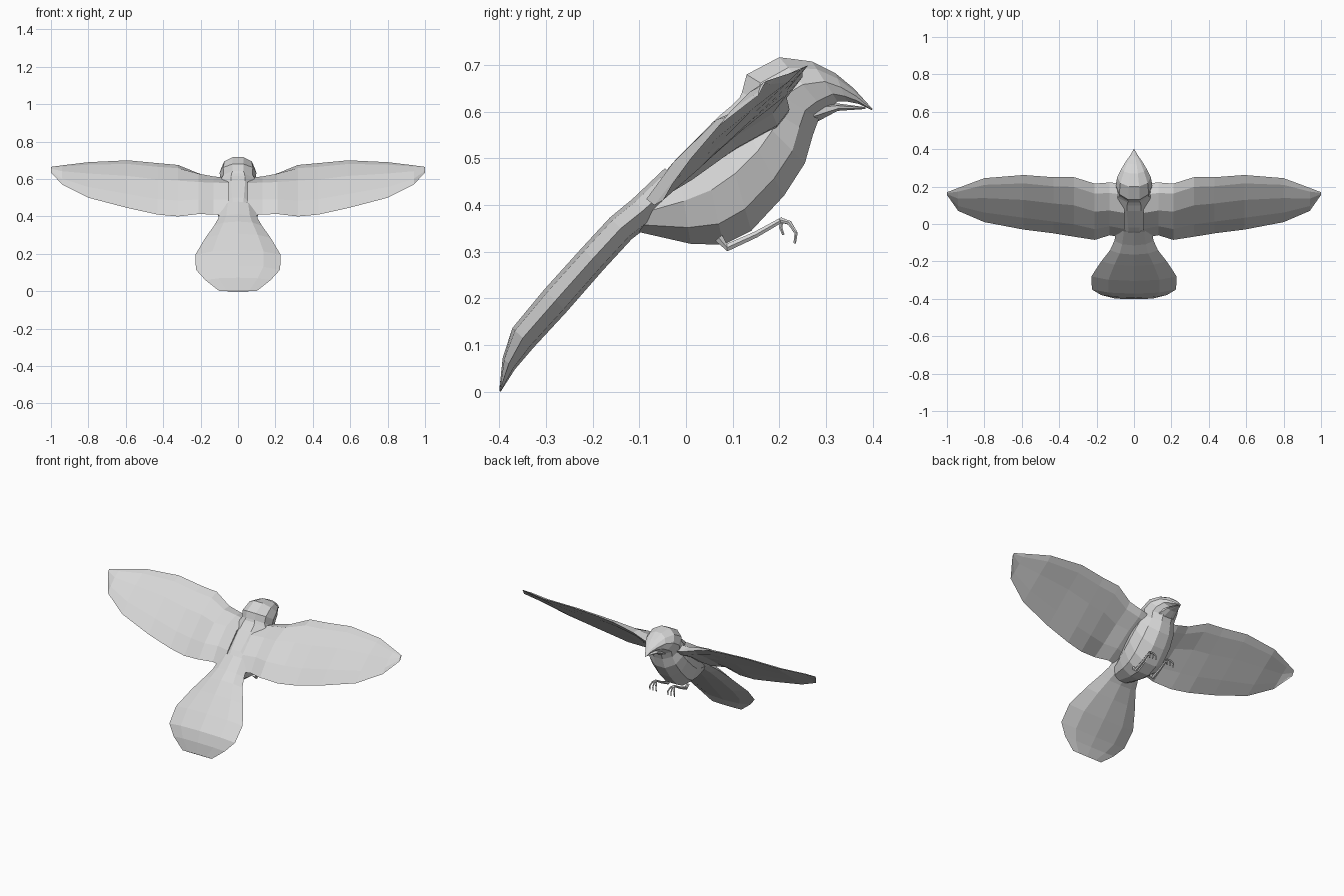
import bpy, bmesh, math
from mathutils import Vector

plumage = bpy.data.materials.new("pale_grey_plumage")
plumage.diffuse_color = (0.68, 0.68, 0.68, 1)


def loft(name, rings):
    """Skin a list of equal-sized closed rings and cap both ends."""
    bm = bmesh.new()
    rows = [[bm.verts.new(p) for p in ring] for ring in rings]
    n = len(rows[0])
    for a, b in zip(rows, rows[1:]):
        for i in range(n):
            j = (i + 1) % n
            bm.faces.new((a[i], a[j], b[j], b[i]))
    bm.faces.new(rows[0])
    bm.faces.new(rows[-1])
    bmesh.ops.recalc_face_normals(bm, faces=bm.faces)
    me = bpy.data.meshes.new(name)
    bm.to_mesh(me)
    bm.free()
    me.materials.append(plumage)
    ob = bpy.data.objects.new(name, me)
    bpy.context.collection.objects.link(ob)
    return ob


def oval(top_y, top_z, low_y, low_z, w, n=10):
    """Flat-topped oval ring between a back point and a belly point."""
    mid = Vector((0, (top_y + low_y) / 2, (top_z + low_z) / 2))
    half = Vector((0, (top_y - low_y) / 2, (top_z - low_z) / 2)) / math.cos(math.pi / n)
    ring = []
    for i in range(n):
        a = (i + 0.5) * 2 * math.pi / n
        ring.append(mid + half * math.cos(a) + Vector((w * math.sin(a), 0, 0)))
    return ring


# body and head: back y,z / belly y,z / half width
loft("body_and_head", [oval(*s) for s in [
    (-0.085, 0.425, -0.10, 0.342, 0.075),
    (-0.02, 0.50, 0.01, 0.317, 0.10),
    (0.03, 0.55, 0.08, 0.315, 0.115),
    (0.07, 0.59, 0.14, 0.345, 0.122),
    (0.10, 0.615, 0.21, 0.42, 0.12),
    (0.115, 0.63, 0.255, 0.49, 0.11),
    (0.12, 0.642, 0.272, 0.55, 0.095),
    (0.13, 0.68, 0.285, 0.585, 0.098),
    (0.20, 0.717, 0.30, 0.60, 0.09),
    (0.27, 0.708, 0.325, 0.622, 0.066),
    (0.32, 0.683, 0.345, 0.622, 0.045),
    (0.36, 0.65, 0.37, 0.617, 0.022),
    (0.40, 0.606, 0.398, 0.604, 0.002)]])

# lower beak
loft("lower_beak", [oval(*s, n=8) for s in [
    (0.26, 0.62, 0.28, 0.578, 0.055),
    (0.325, 0.618, 0.325, 0.602, 0.036),
    (0.385, 0.610, 0.385, 0.606, 0.007)]])


# tail fan: lens sections, y, z, half width, half thickness
def lens(y, z, w, t):
    back = Vector((0, -0.72, 0.69))
    shape = [(-1, 0), (-0.6, 0.75), (0, 1), (0.6, 0.75), (1, 0),
             (0.6, -0.75), (0, -1), (-0.6, -0.75)]
    return [Vector((w * u, y, z)) + back * (t * v) for u, v in shape]


loft("tail", [lens(*s) for s in [
    (-0.02, 0.455, 0.09, 0.035),
    (-0.09, 0.39, 0.105, 0.034),
    (-0.14, 0.35, 0.128, 0.033),
    (-0.20, 0.285, 0.175, 0.033),
    (-0.28, 0.195, 0.228, 0.034),
    (-0.35, 0.115, 0.225, 0.031),
    (-0.38, 0.06, 0.175, 0.018),
    (-0.399, 0.001, 0.10, 0.002)]])


# wings: x, leading y,z, trailing y,z, thickness
def wing_section(x, ly, lz, ty, tz, t):
    lead, trail = Vector((x, ly, lz)), Vector((x, ty, tz))
    d = (trail - lead).normalized()
    up = Vector((0, d.z, -d.y))
    shape = [(0, 0), (0.12, 0.6), (0.4, 1), (0.75, 0.6), (1, 0),
             (0.75, -0.08), (0.4, -0.05), (0.12, -0.2)]
    return [lead.lerp(trail, u) + up * (t * v) for u, v in shape]


WING = [
    (0.05, 0.215, 0.59, -0.075, 0.405, 0.075),
    (0.13, 0.222, 0.605, -0.06, 0.41, 0.065),
    (0.21, 0.216, 0.63, -0.085, 0.413, 0.05),
    (0.32, 0.25, 0.675, -0.068, 0.40, 0.035),
    (0.43, 0.25, 0.685, -0.05, 0.41, 0.03),
    (0.59, 0.262, 0.70, -0.03, 0.445, 0.025),
    (0.80, 0.245, 0.69, 0.01, 0.50, 0.02),
    (0.94, 0.193, 0.673, 0.07, 0.57, 0.013),
    (1.00, 0.17, 0.665, 0.155, 0.635, 0.005)]


# legs and toes: tapered tubes along short paths
def tube(name, path, r0, r1):
    pts = [Vector(p) for p in path]
    rings = []
    for i, p in enumerate(pts):
        d = (pts[min(i + 1, len(pts) - 1)] - pts[max(i - 1, 0)]).normalized()
        side = d.cross(Vector((0, -d.z, d.y))).normalized()
        other = d.cross(side)
        r = r0 + (r1 - r0) * i / (len(pts) - 1)
        rings.append([p + (side * math.cos(k * math.pi / 3) +
                           other * math.sin(k * math.pi / 3)) * r for k in range(6)])
    loft(name, rings)


for label, s in (("right", 1), ("left", -1)):
    loft(label + "_wing", [wing_section(s * q[0], *q[1:]) for q in WING])
    x = s * 0.062
    tube(label + "_leg", [(x, 0.07, 0.33), (x, 0.088, 0.309),
                          (x, 0.15, 0.337), (x, 0.208, 0.37)], 0.011, 0.006)
    for k in (-1, 0, 1):
        e = k * 0.022
        tube(label + "_front_toe", [(x, 0.203, 0.368), (x + e * 0.6, 0.222, 0.362),
                                    (x + e, 0.236, 0.34), (x + e, 0.233, 0.318)],
             0.006, 0.003)
    tube(label + "_back_toe", [(x, 0.205, 0.368), (x, 0.203, 0.352),
                               (x, 0.209, 0.336)], 0.005, 0.003)
